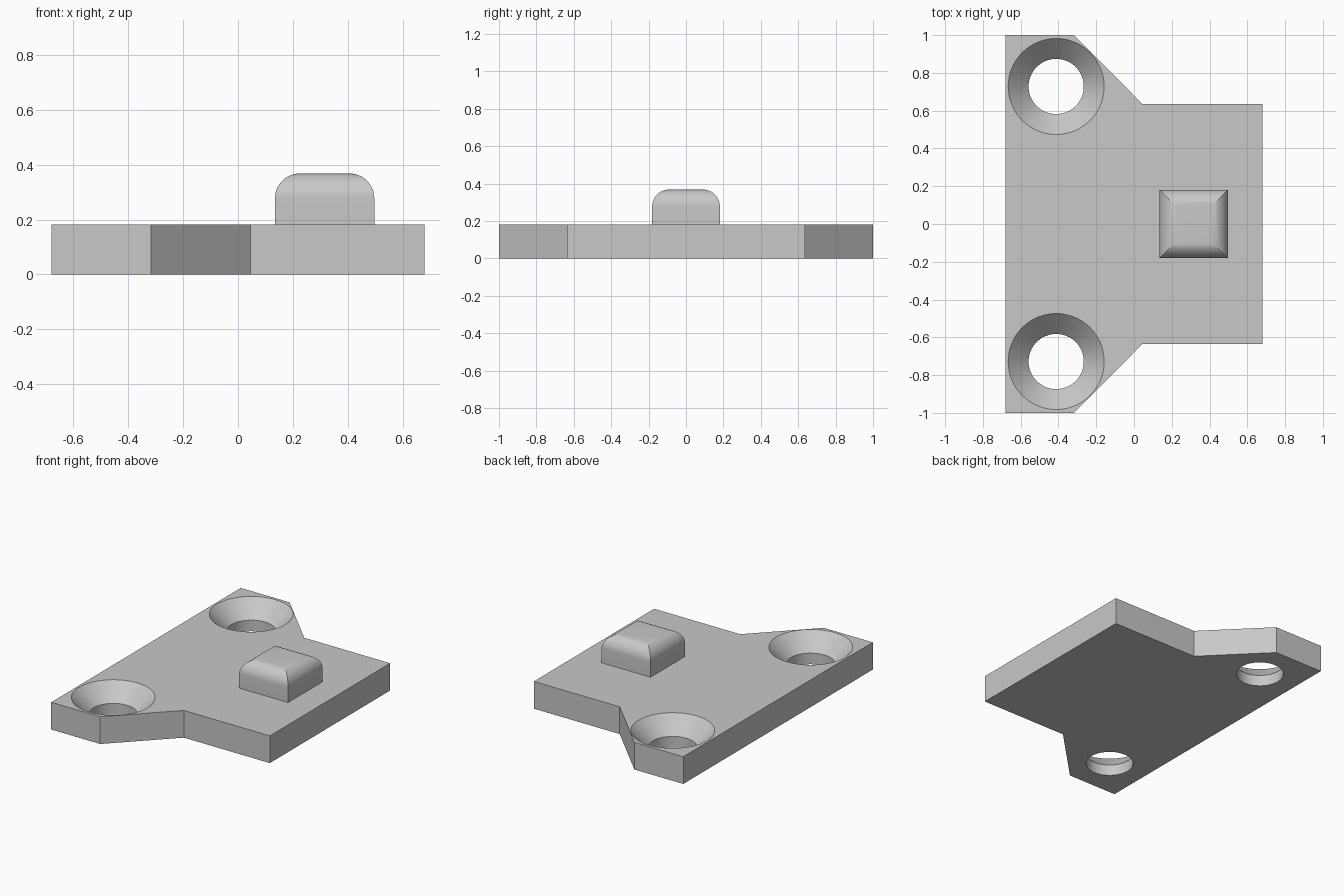
import bpy
import bmesh
import math

cube = bpy.data.objects.get("Cube")
if cube:
    bpy.data.objects.remove(cube, do_unlink=True)

THICK = 0.182

grey = bpy.data.materials.new("light grey")
grey.use_nodes = True
grey.diffuse_color = (0.58, 0.58, 0.58, 1)
grey.node_tree.nodes["Principled BSDF"].inputs["Base Color"].default_value = grey.diffuse_color


def loft(name, rings):
    """Join matching rings of points into a closed solid."""
    bm = bmesh.new()
    loops = [[bm.verts.new(p) for p in ring] for ring in rings]
    n = len(loops[0])
    for low, high in zip(loops, loops[1:]):
        for i in range(n):
            j = (i + 1) % n
            bm.faces.new((low[i], low[j], high[j], high[i]))
    bm.faces.new(loops[0][::-1])
    bm.faces.new(loops[-1])
    bmesh.ops.recalc_face_normals(bm, faces=bm.faces)
    mesh = bpy.data.meshes.new(name)
    bm.to_mesh(mesh)
    bm.free()
    obj = bpy.data.objects.new(name, mesh)
    bpy.context.collection.objects.link(obj)
    mesh.materials.append(grey)
    return obj


def activate(obj):
    bpy.ops.object.select_all(action='DESELECT')
    obj.select_set(True)
    bpy.context.view_layer.objects.active = obj


def circle(cx, cy, r, z, n=64):
    return [(cx + r * math.cos(math.tau * i / n), cy + r * math.sin(math.tau * i / n), z)
            for i in range(n)]


def square(cx, half, z):
    return [(cx + sx * half, sy * half, z)
            for sx, sy in ((-1, -1), (1, -1), (1, 1), (-1, 1))]


# Base plate: half outline mirrored front to back
half = [(-0.68, -1), (-0.318, -1), (0.045, -0.635), (0.68, -0.635)]
outline = half + [(x, -y) for x, y in reversed(half)]
plate = loft("base_plate", [[(x, y, z) for x, y in outline] for z in (0, THICK)])

# Countersunk screw holes
hole_r, sink_r = 0.146, 0.254
profile = [(hole_r, -0.1), (hole_r, THICK - (sink_r - hole_r)),
           (sink_r, THICK), (sink_r, THICK + 0.1)]
for side in (-1, 1):
    cutter = loft("hole_cutter", [circle(-0.412, side * 0.728, r, z) for r, z in profile])
    cutter.hide_render = True
    mod = plate.modifiers.new("screw_hole", 'BOOLEAN')
    mod.operation = 'DIFFERENCE'
    mod.solver = 'EXACT'
    mod.object = cutter
    activate(plate)
    bpy.ops.object.modifier_apply(modifier=mod.name)
    bpy.data.objects.remove(cutter, do_unlink=True)

# Raised block with rounded top edges and mitred corners
size, top, radius, steps = 0.181, 0.368, 0.09, 12
rings = [square(0.316, size, THICK)]
for i in range(steps + 1):
    a = math.pi / 2 * i / steps
    rings.append(square(0.316, size - radius * (1 - math.cos(a)),
                        top - radius * (1 - math.sin(a))))
block = loft("locating_block", rings)

for obj in (plate, block):
    activate(obj)
    bpy.ops.object.shade_smooth_by_angle(angle=math.radians(25))
